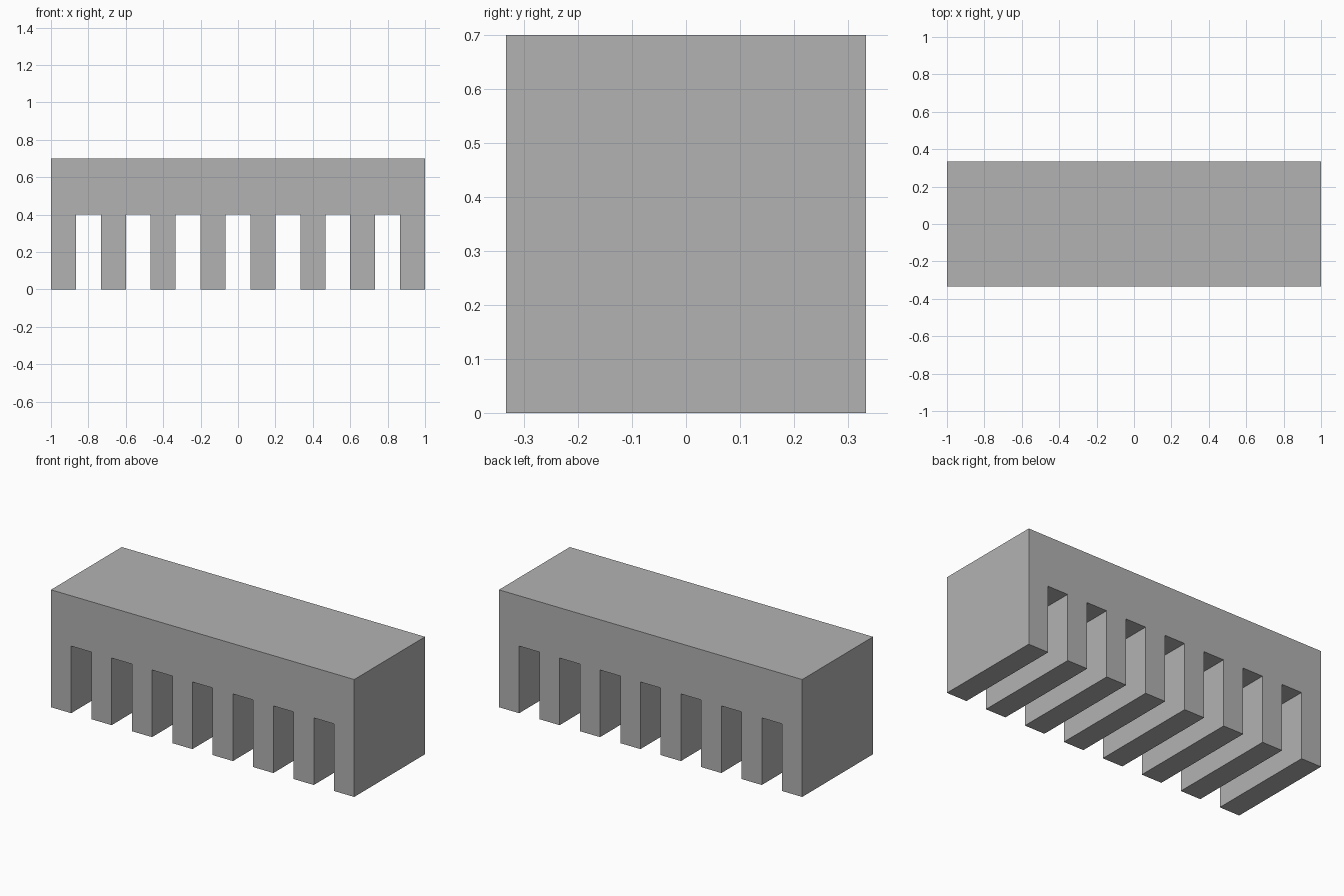
import bpy
import bmesh

cube = bpy.data.objects.get("Cube")
if cube:
    bpy.data.objects.remove(cube, do_unlink=True)

LEGS = 8
LENGTH, DEPTH, HEIGHT, SLOT_TOP = 2.0, 0.667, 0.7, 0.4
PITCH = LENGTH / (2 * LEGS - 1)  # legs and slots are equally wide

# Plain grey
grey = bpy.data.materials.new("plain grey")
grey.use_nodes = True
colour = (0.448, 0.448, 0.448, 1)
grey.diffuse_color = colour
grey.node_tree.nodes["Principled BSDF"].inputs["Base Color"].default_value = colour

# Comb outline: top edge, then down and up around each leg
outline = [(LENGTH / 2, HEIGHT), (-LENGTH / 2, HEIGHT)]
for i in range(LEGS):
    left = -LENGTH / 2 + 2 * i * PITCH
    right = left + PITCH
    if i > 0:
        outline.append((left, SLOT_TOP))
    outline += [(left, 0), (right, 0)]
    if i < LEGS - 1:
        outline.append((right, SLOT_TOP))

# Extrude the outline from front to back
bm = bmesh.new()
front = bm.faces.new([bm.verts.new((x, -DEPTH / 2, z)) for x, z in outline])
result = bmesh.ops.extrude_face_region(bm, geom=[front], use_keep_orig=True)
back_verts = [v for v in result["geom"] if isinstance(v, bmesh.types.BMVert)]
bmesh.ops.translate(bm, verts=back_verts, vec=(0, DEPTH, 0))
bmesh.ops.recalc_face_normals(bm, faces=bm.faces)

mesh = bpy.data.meshes.new("slotted_block")
bm.to_mesh(mesh)
bm.free()
mesh.materials.append(grey)
block = bpy.data.objects.new("slotted_block", mesh)
bpy.context.collection.objects.link(block)
